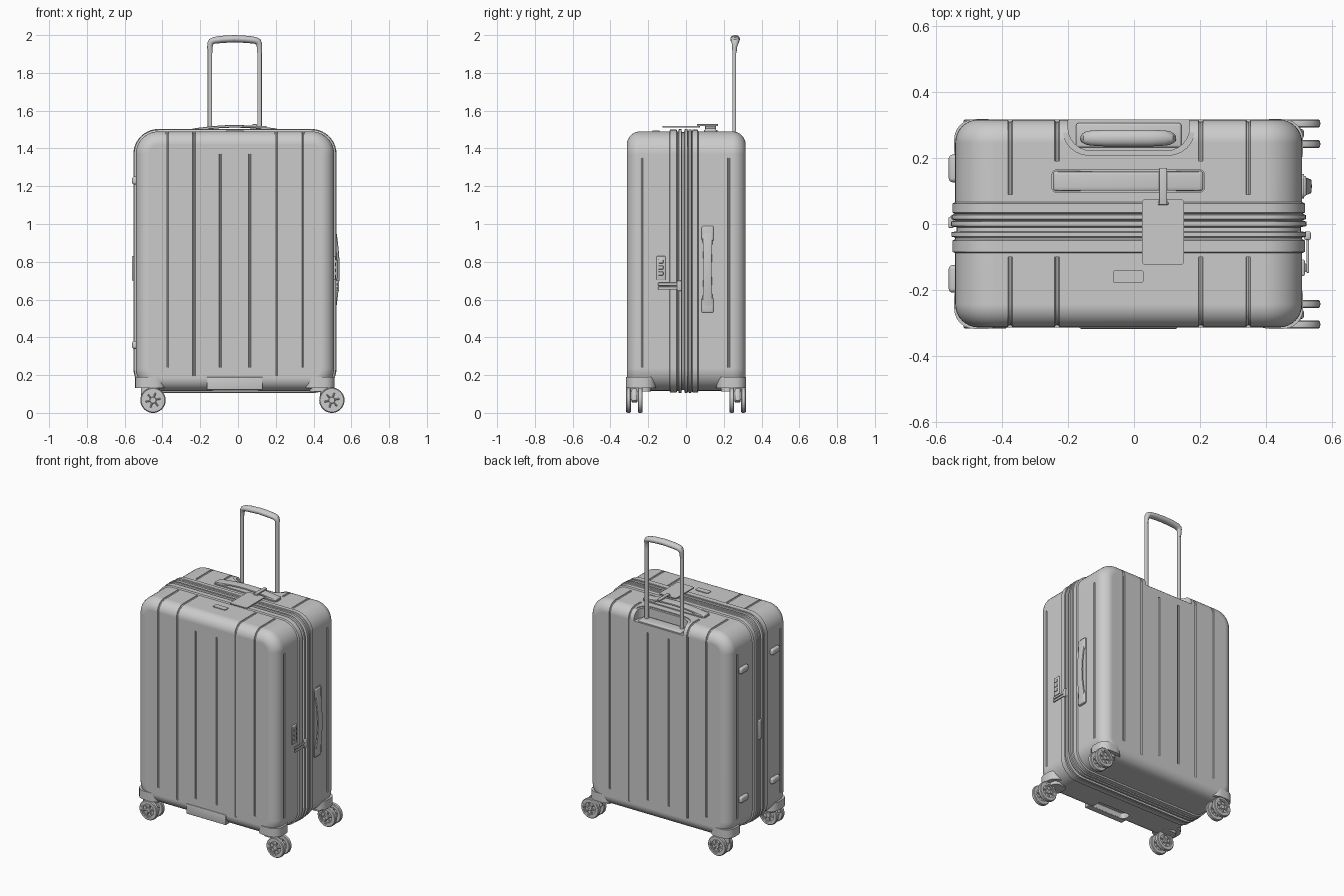
import bpy, bmesh, math
from mathutils import Vector as V

if "Cube" in bpy.data.objects:
    bpy.data.objects.remove(bpy.data.objects["Cube"])

CX = -0.016                    # centre line of the case
X0, X1, Z0, Z1 = -0.541, 0.509, 0.117, 1.490
YF, YB, FIL, RAD = -0.313, 0.316, 0.07, 0.12


def finish(bm, name, smooth=True):
    bmesh.ops.recalc_face_normals(bm, faces=bm.faces[:])
    me = bpy.data.meshes.new(name)
    bm.to_mesh(me)
    bm.free()
    ob = bpy.data.objects.new(name, me)
    bpy.context.collection.objects.link(ob)
    if smooth:
        shade(ob)
    return ob


def shade(ob):
    bpy.ops.object.select_all(action='DESELECT')
    bpy.context.view_layer.objects.active = ob
    ob.select_set(True)
    bpy.ops.object.shade_smooth_by_angle(angle=math.radians(35))


def skin(bm, rings, closed=False):
    """Bridge rings of points; cap the ends unless closed."""
    vs = [[bm.verts.new(p) for p in r] for r in rings]
    n = len(vs[0])
    for i in range(len(vs) if closed else len(vs) - 1):
        a, b = vs[i], vs[(i + 1) % len(vs)]
        for k in range(n):
            bm.faces.new((a[k], a[(k + 1) % n], b[(k + 1) % n], b[k]))
    if not closed:
        bm.faces.new(vs[0])
        bm.faces.new(vs[-1])


def sweep(bm, pts, w, radii, n=12, e=1.0):
    """Sweep a (super)ellipse along a planar path; w is the plane normal."""
    pts, w = [V(p) for p in pts], V(w)
    rings = []
    for i, p in enumerate(pts):
        t = (pts[min(i + 1, len(pts) - 1)] - pts[max(i - 1, 0)]).normalized()
        u = t.cross(w)
        a, b = radii[i] if isinstance(radii, list) else radii
        ring = []
        for k in range(n):
            c, s = math.cos(math.tau * k / n), math.sin(math.tau * k / n)
            c, s = (math.copysign(abs(q) ** e, q) for q in (c, s))
            ring.append(p + w * a * c + u * b * s)
        rings.append(ring)
    skin(bm, rings)


def lathe(bm, prof, c, n=32):
    """Closed ring profile of (radius, y) turned about the y axis."""
    skin(bm, [[V(c) + V((r * math.cos(math.tau * k / n), y, r * math.sin(math.tau * k / n)))
               for r, y in prof] for k in range(n)], closed=True)


def rbox(name, lo, hi, r=0.005, seg=3, axis=None):
    """Rounded box; with axis only the edges along it are rounded."""
    bm = bmesh.new()
    bmesh.ops.create_cube(bm, size=1)
    for v in bm.verts:
        v.co = V([(lo[i] + hi[i]) / 2 + v.co[i] * (hi[i] - lo[i]) for i in range(3)])
    ed = [e for e in bm.edges if axis is None or
          abs((e.verts[0].co - e.verts[1].co).normalized()[axis]) > 0.9]
    bmesh.ops.bevel(bm, geom=ed, offset=r, segments=seg, profile=0.5, affect='EDGES')
    return finish(bm, name)


def cut(ob, cutter):
    cutter.hide_render = True
    m = ob.modifiers.new('cut', 'BOOLEAN')
    m.operation, m.solver, m.object = 'DIFFERENCE', 'EXACT', cutter
    bpy.context.view_layer.objects.active = ob
    bpy.ops.object.modifier_apply(modifier=m.name)
    bpy.data.objects.remove(cutter)


# Case: rounded outline lofted front to back with a ribbed zip band
def outline(y, out):
    r = RAD + out
    pts = []
    for q, (cx, cz) in enumerate(((X1 - RAD, Z1 - RAD), (X0 + RAD, Z1 - RAD),
                                  (X0 + RAD, Z0 + RAD), (X1 - RAD, Z0 + RAD))):
        for k in range(11):
            a = (q + k / 10) * math.pi / 2
            pts.append((cx + r * math.cos(a), y, cz + r * math.sin(a)))
    return pts


arc = [(FIL * (1 - math.sin(a)), FIL * (1 - math.cos(a)))
       for a in (k * math.pi / 16 for k in range(9))]
prof = [(YF + d, -i) for d, i in reversed(arc)]
band = [(-0.088, 0), (-0.084, .009), (-0.050, .009), (-0.046, 0), (-0.041, 0),
        (-0.038, .012), (-0.025, .012), (-0.022, -.004), (-0.010, -.004), (-0.006, .013),
        (0.007, .013), (0.011, 0), (0.015, .011), (0.027, .011), (0.031, .002),
        (0.035, .009), (0.062, .009), (0.066, 0)]
prof += band + [(YB - d, -i) for d, i in arc]
prof = sorted(prof, key=lambda p: p[0])
bm = bmesh.new()
skin(bm, [outline(y, o) for y, o in prof])
case = finish(bm, 'case_shell', False)

# Pressed grooves: wrapped over the top edge, on the faces and on the sides
bm = bmesh.new()
G = (0.007, 0.007)
for s, face, y_out, y_in in ((-1, YF, -0.10, -0.10), (1, YB, 0.09, 0.19)):
    for x, ystart, zend in ((-0.375, y_out, 0.24), (-0.233, y_in, 0.195),
                            (0.202, y_in, 0.195), (0.346, y_out, 0.24)):
        path = [(x, ystart, Z1)]
        for k in range(9):
            a = k * math.pi / 16
            path.append((x, face - s * FIL * (1 - math.sin(a)), Z1 - FIL * (1 - math.cos(a))))
        sweep(bm, path + [(x, face, zend)], (1, 0, 0), G, 8)
    for x in (-0.094, 0.062):
        sweep(bm, [(x, face, 1.37), (x, face, 0.24)], (1, 0, 0), G, 8)
for x in (X0, X1):
    for y in (-0.235, 0.226):
        sweep(bm, [(x, y, 1.35), (x, y, 0.24)], (0, 1, 0), G, 8)
cut(case, finish(bm, 'groove_cutter', False))

# Pull handle well with stepped rim, and grip pocket underneath
cut(case, rbox('rim_cutter', (-0.216, 0.208, 1.484), (0.184, 0.5, 1.6), 0.08, 6, 2))
cut(case, rbox('well_cutter', (-0.200, 0.222, 1.42), (0.168, 0.5, 1.6), 0.07, 6, 2))
cut(case, rbox('pocket_cutter', (-0.14, -0.275, 0.05), (0.11, -0.20, 0.16), 0.02, 3, 2))
shade(case)
case.modifiers.new('weighted', 'WEIGHTED_NORMAL').keep_sharp = True

# Telescopic handle
rbox('handle_base', (-0.175, 0.232, 1.412), (0.143, 0.305, 1.432), 0.006)
HX = (-0.149, 0.114)
for x, side in zip(HX, ('left', 'right')):
    bm = bmesh.new()
    sweep(bm, [(x, 0.256, 1.41), (x, 0.256, 1.95)], (0, 1, 0), (0.010, 0.012), 16, 0.6)
    finish(bm, 'handle_tube_' + side)
bm = bmesh.new()
half = (HX[1] - HX[0]) / 2
left = [(-half, 1.905, .011, .013), (-half, 1.935, .013, .014), (-half + .002, 1.953, .017, .016),
        (-half + .008, 1.965, .021, .018), (-half + .022, 1.972, .023, .018),
        (-half + .06, 1.977, .025, .019), (0, 1.981, .025, .019)]
pts = left + [(-x, z, a, b) for x, z, a, b in reversed(left[:-1])]
hc = sum(HX) / 2
sweep(bm, [(hc + x, 0.260 if z > 1.95 else 0.257, z) for x, z, a, b in pts], (0, 1, 0),
      [(a, b) for x, z, a, b in pts], 20)
finish(bm, 'handle_grip')

# Carry handles: top and right side, each a base plate, end caps and arched strap
rbox('top_handle_plate', (-0.25, 0.094, 1.478), (0.215, 0.166, 1.497), 0.018, 4, 2)
rbox('side_handle_plate', (0.497, 0.077, 0.525), (0.515, 0.152, 0.995), 0.018, 4, 0)
for i, (a, b) in enumerate(((-0.25, -0.15), (0.115, 0.215))):
    rbox('top_handle_cap_%d' % i, (a + .006, 0.10, 1.485), (b - .006, 0.16, 1.506), 0.008)
for i, (a, b) in enumerate(((0.53, 0.61), (0.91, 0.99))):
    rbox('side_handle_cap_%d' % i, (0.50, 0.083, a), (0.522, 0.146, b), 0.008)
N = 16
bm = bmesh.new()
sweep(bm, [(-0.235 + 0.435 * k / N, 0.13, 1.499 + 0.018 * math.sin(math.pi * k / N))
           for k in range(N + 1)], (0, 1, 0), (0.029, 0.007), 16, 0.5)
finish(bm, 'top_handle_strap')
bm = bmesh.new()
sweep(bm, [(0.512 + 0.019 * math.sin(math.pi * k / N), 0.114, 0.545 + 0.43 * k / N)
           for k in range(N + 1)], (0, 1, 0),
      [(0.029 - 0.007 * math.sin(math.pi * k / N), 0.007) for k in range(N + 1)], 16, 0.5)
finish(bm, 'side_handle_strap')

# Luggage tag, its strap, and the plain badge plate
rbox('tag', (0.024, -0.124, 1.512), (0.151, 0.075, 1.519), 0.01, 3, 2)
rbox('tag_strap', (0.076, 0.058, 1.519), (0.10, 0.170, 1.529), 0.003)
rbox('tag_slot', (0.072, 0.058, 1.517), (0.104, 0.066, 1.522), 0.002)
rbox('badge_plate', (-0.064, -0.178, 1.48), (0.029, -0.14, 1.495), 0.007, 3, 2)

# Lock with dials and zip pulls on the right side
rbox('lock_body', (0.50, -0.157, 0.705), (0.517, -0.108, 0.83), 0.005)
for k in range(3):
    rbox('lock_dial_%d' % k, (0.51, -0.146, 0.728 + k * .032), (0.522, -0.12, 0.748 + k * .032), 0.003)
for k in range(2):
    z = 0.652 + k * 0.021
    rbox('zip_pull_%d' % k, (0.522, -0.148, z), (0.530, -0.03, z + 0.016), 0.003)
rbox('zip_slider', (0.515, -0.048, 0.645), (0.535, -0.022, 0.70), 0.005)
rbox('zip_stop_left', (-0.562, -0.012, 0.70), (-0.545, 0.022, 0.83), 0.005)

# Standing feet on the left side
for y0, y1 in ((-0.208, -0.124), (0.126, 0.210)):
    for z in (0.36, 1.23):
        rbox('side_foot', (-0.561, y0, z - 0.021), (-0.53, y1, z + 0.021), 0.013, 4)

# Bottom guards and front scuff plate
rbox('front_scuff_plate', (-0.165, YF - .004, 0.122), (0.131, -0.277, 0.19), 0.004)
for sy in (-1, 1):
    for x0, x1 in ((X0 - .003, -0.38), (0.348, X1 + .003)):
        y0, y1 = sorted((sy * 0.16, sy * 0.317))
        g = rbox('corner_guard', (x0, y0, 0.132), (x1, y1, 0.19), 0.06, 6, 2)
        rbox('guard_mount', (x0 + .03, y0 + .025, 0.112), (x1 - .03, y1 - .025, 0.14), 0.035, 5, 2)

# Twin-wheel casters
R, WZ = 0.067, 0.067
for sy in (-0.273, 0.273):
    for wx in (-0.450, 0.497):
        for dy in (-0.031, 0.031):
            c = (wx, sy + dy, WZ)
            bm = bmesh.new()
            h = 0.0125
            lathe(bm, [(R - .018, -h), (R - .005, -h), (R - .001, -h + .004), (R, 0),
                       (R - .001, h - .004), (R - .005, h), (R - .018, h)], c, 40)
            finish(bm, 'wheel_tyre')
            bm = bmesh.new()
            lathe(bm, [(.040, -.010), (.050, -.010), (.050, .010), (.040, .010)], c)
            lathe(bm, [(.004, -.012), (.015, -.012), (.017, -.009), (.017, .009),
                       (.015, .012), (.004, .012)], c)
            lathe(bm, [(.010, -.003), (.045, -.003), (.045, .003), (.010, .003)], c)
            for k in range(6):
                a = math.tau * k / 6 + 0.2
                d = V((math.cos(a), 0, math.sin(a)))
                sweep(bm, [V(c) + d * .014, V(c) + d * .043], (0, 1, 0), (.009, .005), 8)
            finish(bm, 'wheel_hub')
        bm = bmesh.new()
        sweep(bm, [(wx, sy - .042, WZ), (wx, sy + .042, WZ)], (1, 0, 0), (.007, .007), 12)
        sweep(bm, [(wx - .038, sy, 0.085), (wx - .038, sy, 0.145)], (0, 1, 0), (.016, .026), 20)
        sweep(bm, [(wx - .040, sy, 0.112), (wx - .022, sy, 0.098), (wx, sy, 0.072),
                   (wx + .006, sy, 0.060)], (0, 1, 0), [(.016, .03), (.016, .03), (.015, .022), (.014, .012)], 16, 0.6)
        finish(bm, 'caster_fork')
